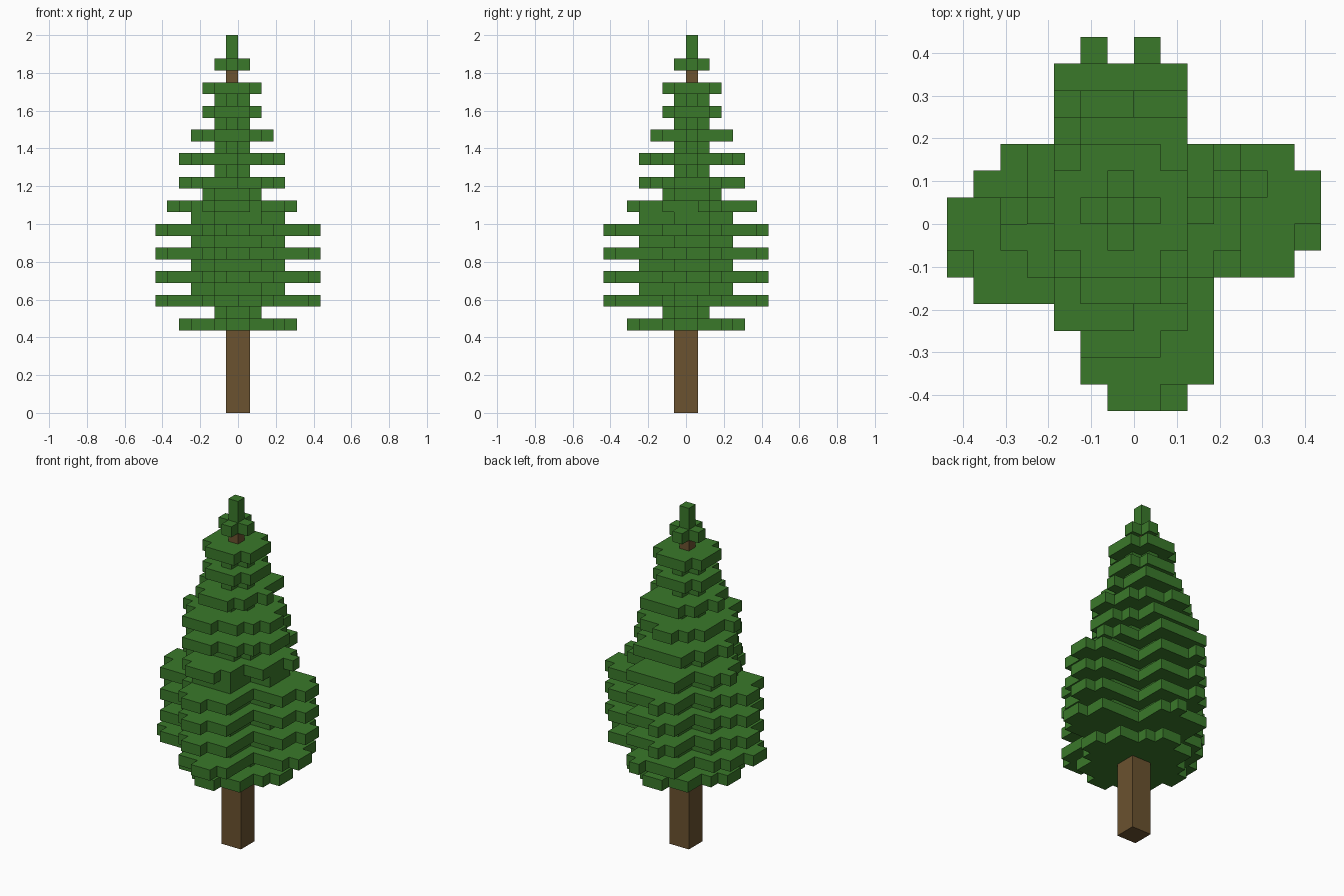
import bpy
import bmesh

if "Cube" in bpy.data.objects:
    bpy.data.objects.remove(bpy.data.objects["Cube"], do_unlink=True)

UNIT = 2 / 32  # edge of one block


def make_material(name, colour):
    mat = bpy.data.materials.new(name)
    mat.use_nodes = True
    mat.diffuse_color = colour
    mat.node_tree.nodes["Principled BSDF"].inputs["Base Color"].default_value = colour
    return mat


leaf_green = make_material("leaf green", (0.042, 0.19, 0.023, 1))
bark_brown = make_material("bark brown", (0.145, 0.085, 0.029, 1))


def rect(x_lo, x_hi, y_lo, y_hi):
    """Set of block cells covering a rectangle."""
    return {(x, y) for x in range(x_lo, x_hi) for y in range(y_lo, y_hi)}


def diamond(radius):
    """Stepped diamond centred on the lower trunk."""
    return {(x, y) for x, y in rect(-radius, radius, -radius, radius)
            if abs(x + 0.5) + abs(y + 0.5) <= radius}


def rounded(reach):
    """Odd-width square without its corners, centred on the upper trunk."""
    return (rect(-reach - 1, reach, 1 - reach, reach)
            | rect(-reach, reach - 1, -reach, reach + 1))


def add_tips(left, right, back, front, tips):
    """One-block-deep tips at the ends of the four branches."""
    (a, b), (c, d), (e, f), (g, h) = tips
    return (rect(left - 1, left, a, b) | rect(right, right + 1, c, d)
            | rect(e, f, back, back + 1) | rect(g, h, front - 1, front))


def build(name, cells, bottom, height, material):
    """Raise a plan of cells into a solid slab."""
    bm = bmesh.new()
    for x, y in sorted(cells):
        corners = [(x, y), (x + 1, y), (x + 1, y + 1), (x, y + 1)]
        bm.faces.new([bm.verts.new((i * UNIT, j * UNIT, bottom * UNIT))
                      for i, j in corners])
    bmesh.ops.remove_doubles(bm, verts=bm.verts[:], dist=UNIT / 100)
    raised = bmesh.ops.extrude_face_region(bm, geom=bm.faces[:], use_keep_orig=True)
    top = [v for v in raised["geom"] if isinstance(v, bmesh.types.BMVert)]
    bmesh.ops.translate(bm, verts=top, vec=(0, 0, height * UNIT))
    bmesh.ops.recalc_face_normals(bm, faces=bm.faces[:])
    bmesh.ops.dissolve_limit(bm, angle_limit=0.01, verts=bm.verts[:], edges=bm.edges[:])
    mesh = bpy.data.meshes.new(name)
    bm.to_mesh(mesh)
    bm.free()
    mesh.materials.append(material)
    obj = bpy.data.objects.new(name, mesh)
    bpy.context.collection.objects.link(obj)


# Trunk: thick below, one block wide above
build("lower_trunk", rect(-1, 1, -1, 1), 0, 16, bark_brown)
build("upper_trunk", rect(-1, 0, 0, 1), 16, 13, bark_brown)

# Skirt at the bottom of the crown, with a pinwheel of single twigs
twigs = {(2, -4), (3, 2), (-3, 3), (-4, -3)}
build("skirt_branches", diamond(5) | twigs, 7, 1, leaf_green)
build("skirt_core", rect(-1, 1, -2, 2) | rect(-2, 2, -1, 1), 8, 1, leaf_green)

# Four wide tiers; the lowest has its own branch tips (left, right, back, front)
wide = (rect(-6, 6, -2, 2) | rect(-5, 6, 2, 3) | rect(-6, 0, -3, -2)
        | rect(-3, 2, 0, 6) | rect(-3, 3, -4, 0) | rect(-2, 3, -6, 0))
lowest_tips = [(-2, 0), (-1, 1), (0, 1), (0, 2)]
other_tips = [(-1, 1), (0, 2), (-2, -1), (-1, 1)]
wide_core = (rect(-2, 2, -4, 2) | rect(-4, 2, -2, 2)
             | rect(0, 4, -1, 2) | rect(-2, 1, 0, 4))
for i in range(4):
    level = 9 + 2 * i
    tips = add_tips(-6, 6, 6, -6, other_tips if i else lowest_tips)
    build(f"wide_branches_{i + 1}", wide | tips, level, 1, leaf_green)
    build(f"wide_core_{i + 1}", wide_core, level + 1, 1, leaf_green)

# Narrowing cross-shaped tiers: level, reach, tips
small_cross = rect(-1, 0, -1, 2) | rect(-2, 1, 0, 1)
cross_tiers = [
    (17, 5, [(1, 2), (1, 2), (-3, 2), (-2, 1)]),
    (19, 4, [(0, 1), (-1, 2), (-3, 2), (-3, 0)]),
    (21, 4, [(-1, 0), (-1, 1), (-2, 0), (-3, 0)]),
    (23, 3, [(0, 1), (0, 1), (-2, 2), (-2, 1)]),
]
for level, reach, tips in cross_tiers:
    plan = rect(-reach, reach - 1, -2, 3) | rect(-3, 2, 1 - reach, reach)
    plan |= add_tips(-reach, reach - 1, reach, 1 - reach, tips)
    plan -= {(-5, -2)}  # notch beside the left branch
    build(f"cross_branches_{level}", plan, level, 1, leaf_green)
    core = rounded(2) if level == 17 else small_cross
    build(f"cross_core_{level}", core, level + 1, 1, leaf_green)

# Small upper tiers
build("upper_branches_lower", rounded(2), 25, 1, leaf_green)
build("upper_core", small_cross, 26, 1, leaf_green)
build("upper_branches_top", rounded(2), 27, 1, leaf_green)

# Crown tip
build("crown_cross", small_cross, 29, 1, leaf_green)
build("crown_spike", rect(-1, 0, 0, 1), 30, 2, leaf_green)
